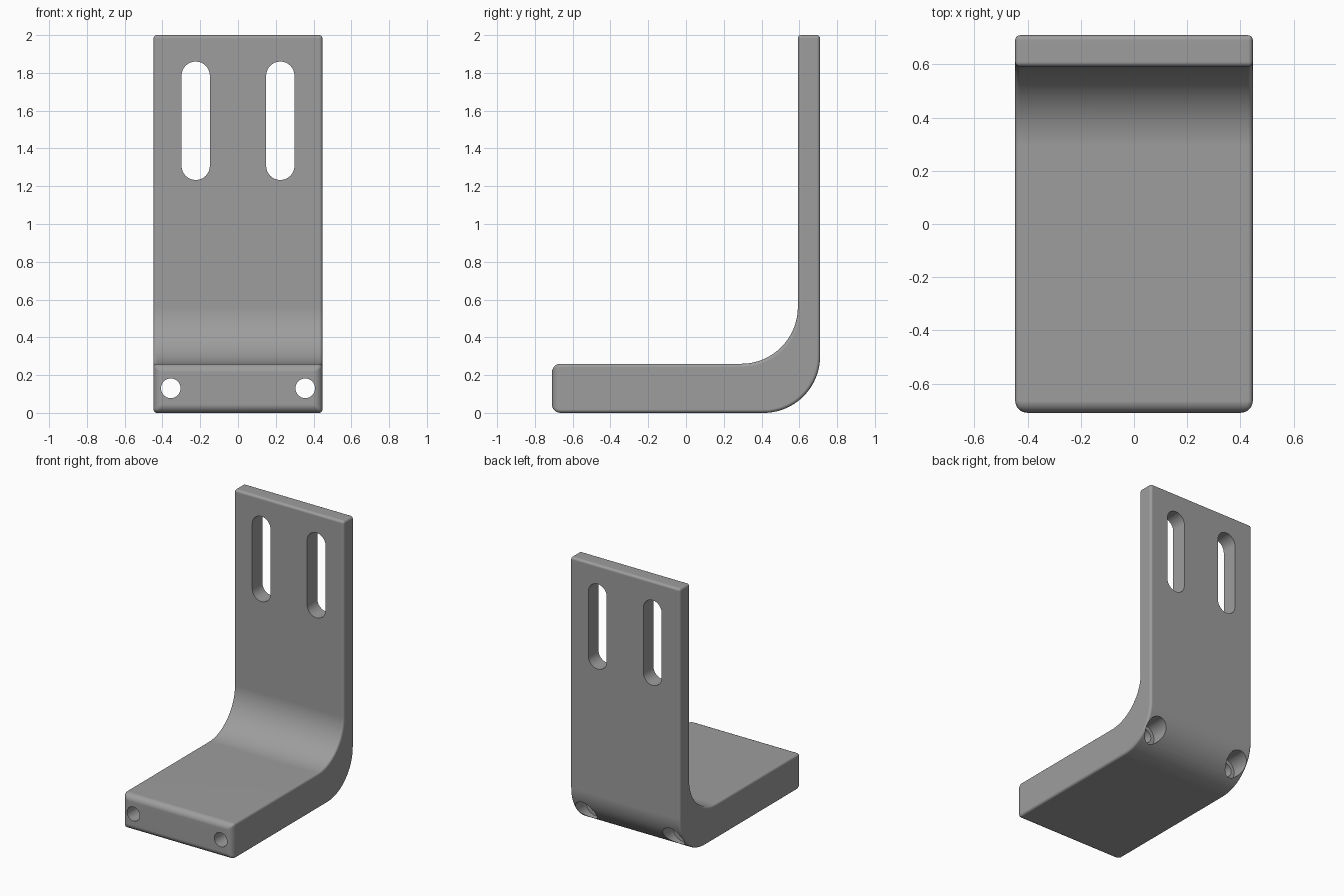
import bpy, bmesh, math

if "Cube" in bpy.data.objects:
    bpy.data.objects.remove(bpy.data.objects["Cube"])

steel = bpy.data.materials.new("grey_metal")
steel.diffuse_color = (0.34, 0.34, 0.34, 1)
steel.use_nodes = True
steel.node_tree.nodes["Principled BSDF"].inputs["Base Color"].default_value = steel.diffuse_color

HALF_W, DEPTH, R = 0.447, 0.71, 0.30


def arc(cx, cy, r, a0, a1, n):
    return [(cx + r * math.cos(math.radians(a0 + (a1 - a0) * i / n)),
             cy + r * math.sin(math.radians(a0 + (a1 - a0) * i / n))) for i in range(n + 1)]


def prism(name, points, place, shift):
    """Extrude a closed outline along a vector."""
    bm = bmesh.new()
    face = bm.faces.new([bm.verts.new(place(*p)) for p in points])
    ext = bmesh.ops.extrude_face_region(bm, geom=[face])
    bmesh.ops.translate(bm, vec=shift, verts=[v for v in ext["geom"] if isinstance(v, bmesh.types.BMVert)])
    bmesh.ops.recalc_face_normals(bm, faces=bm.faces)
    mesh = bpy.data.meshes.new(name)
    bm.to_mesh(mesh)
    bm.free()
    obj = bpy.data.objects.new(name, mesh)
    bpy.context.collection.objects.link(obj)
    obj.data.materials.append(steel)
    return obj


# L-shaped bracket: thick foot, thin upright, rounded bend
profile = [(-DEPTH, 0)] + arc(0.41, R, R, -90, 0, 24) + [(DEPTH, 2), (0.592, 2)] \
    + arc(0.292, 0.56, R, 0, -90, 24) + [(-DEPTH, 0.26)]
bracket = prism("bracket", profile, lambda y, z: (-HALF_W, y, z), (2 * HALF_W, 0, 0))

# Rounded edges: large at the front end of the foot, small elsewhere
bm = bmesh.new()
bm.from_mesh(bracket.data)
weight = bm.edges.layers.float.new("bevel_weight_edge")
for e in bm.edges:
    if e.calc_face_angle(0) > math.radians(30):
        at_front = all(v.co.y < -DEPTH + 0.001 for v in e.verts)
        e[weight] = 1.0 if at_front else 0.4
bm.to_mesh(bracket.data)
bm.free()
bpy.context.view_layer.objects.active = bracket
bracket.select_set(True)
bev = bracket.modifiers.new("round_edges", "BEVEL")
bev.limit_method = "WEIGHT"
bev.width, bev.segments, bev.use_clamp_overlap = 0.045, 5, False
bpy.ops.object.modifier_apply(modifier=bev.name)


def cut(points, y0, y1):
    """Cut an outline in x and z through the bracket from y0 to y1."""
    cutter = prism("cutter", points, lambda x, z: (x, y0, z), (0, y1 - y0, 0))
    cutter.hide_render = True
    mod = bracket.modifiers.new("cut", "BOOLEAN")
    mod.operation, mod.solver, mod.object = "DIFFERENCE", "EXACT", cutter
    bpy.ops.object.modifier_apply(modifier=mod.name)
    bpy.data.objects.remove(cutter)


for side in (-1, 1):
    # Adjustment slot in the upright
    sx = side * 0.224
    cut(arc(sx, 1.785, 0.075, 0, 180, 16) + arc(sx, 1.308, 0.075, 180, 360, 16), 0.4, 0.9)
    # Bolt hole through the foot, with a counterbore at the back
    hx = side * 0.356
    cut(arc(hx, 0.13, 0.052, 0, 360, 32)[:-1], -0.9, 0.9)
    cut(arc(hx, 0.13, 0.08, 0, 360, 32)[:-1], 0.54, 0.9)

bpy.ops.object.shade_smooth_by_angle(angle=math.radians(30))
normals = bracket.modifiers.new("flat_faces", "WEIGHTED_NORMAL")
normals.keep_sharp = True
